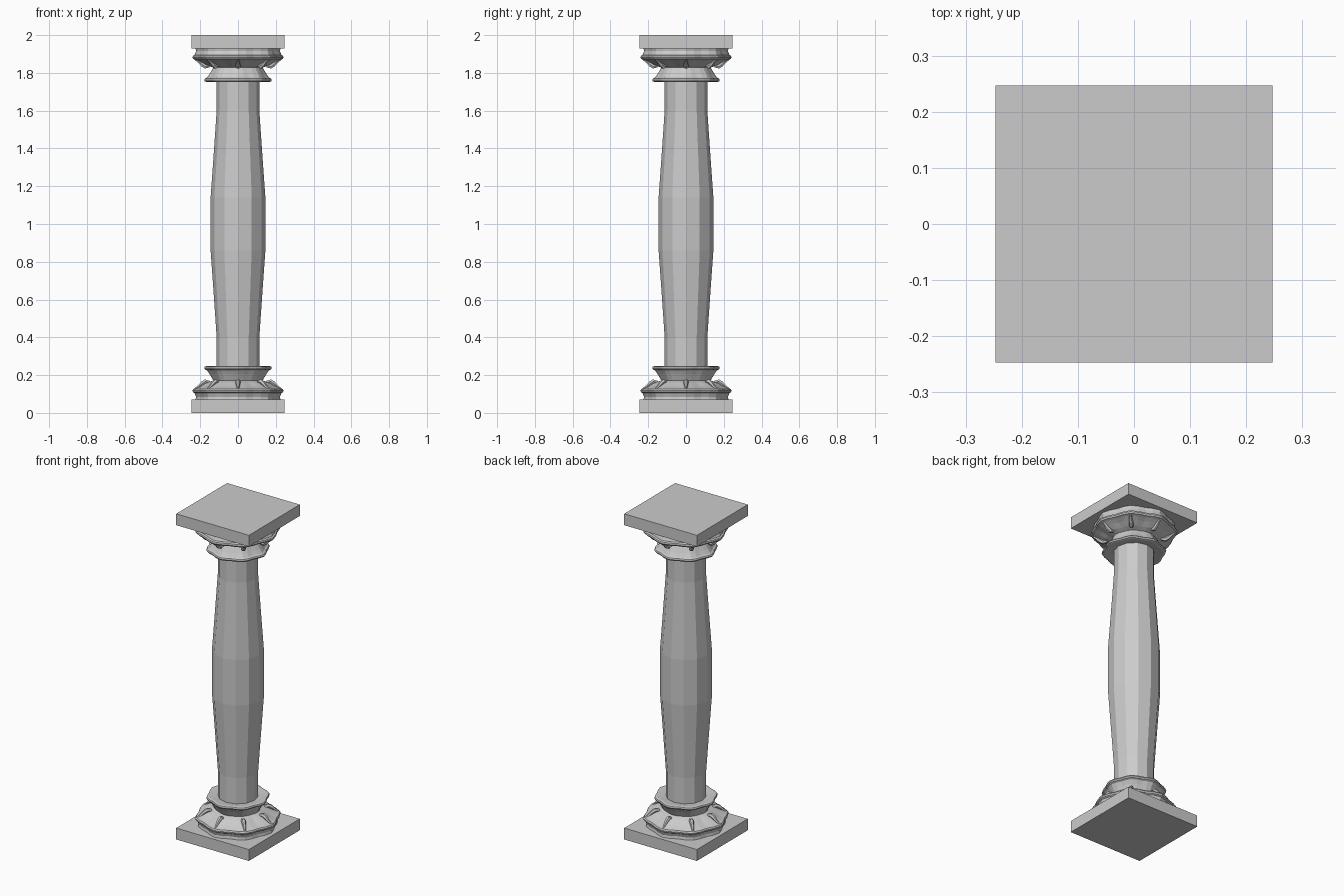
import bpy, bmesh, math
from mathutils import Vector

if "Cube" in bpy.data.objects:
    bpy.data.objects.remove(bpy.data.objects["Cube"])

LOBES = 8


def finish(name, bm, top=False):
    """Make an object; top=True reflects it about mid height."""
    if top:
        for v in bm.verts:
            v.co.z = 2.0 - v.co.z
    bmesh.ops.recalc_face_normals(bm, faces=bm.faces)
    me = bpy.data.meshes.new(name)
    bm.to_mesh(me)
    bm.free()
    ob = bpy.data.objects.new(name, me)
    bpy.context.collection.objects.link(ob)
    return ob


def bridge(bm, rings):
    for a, b in zip(rings, rings[1:]):
        n = len(a)
        for i in range(n):
            j = (i + 1) % n
            bm.faces.new((a[i], a[j], b[j], b[i]))
    bm.faces.new(rings[0])
    bm.faces.new(rings[-1])


def lathe(bm, profile, sides):
    """Profile rows are radius, height, scallop depth."""
    rings = []
    for r, z, depth in profile:
        ring = []
        for i in range(sides):
            a = 2 * math.pi * i / sides
            rr = r * (1 - depth * math.sin(a * LOBES / 2) ** 2)
            ring.append(bm.verts.new((rr * math.cos(a), rr * math.sin(a), z)))
        rings.append(ring)
    bridge(bm, rings)


def rib(bm, angle):
    """Curled tapering tongue on a scallop point: radius, height, thickness."""
    path = [(.228, .125, .006), (.205, .142, .009), (.188, .157, .012),
            (.172, .166, .013), (.157, .163, .011), (.147, .150, .006)]
    out = Vector((math.cos(angle), math.sin(angle), 0))
    side = Vector((-out.y, out.x, 0))
    rings = []
    for k, (r, z, t) in enumerate(path):
        p, q = path[max(k - 1, 0)], path[min(k + 1, len(path) - 1)]
        tan = (out * (q[0] - p[0]) + Vector((0, 0, q[1] - p[1]))).normalized()
        nor = side.cross(tan)
        c = out * r + Vector((0, 0, z))
        rings.append([bm.verts.new(c + t * (side * math.cos(a) + nor * math.sin(a)))
                      for a in (2 * math.pi * i / 6 for i in range(6))])
    bridge(bm, rings)


# Scalloped moulding: lower ring with lip, sloping petals
LOWER = [(.225, .068, .07), (.222, .085, .07), (.230, .105, .07),
         (.239, .110, .07), (.241, .119, .07), (.236, .127, .07),
         (.222, .131, .07), (.200, .142, .10), (.165, .160, .10),
         (.128, .172, .04)]
# Flared collar around the shaft end
COLLAR = [(.122, .160, .02), (.132, .175, .04), (.150, .205, .06),
          (.164, .225, .07), (.175, .230, .07), (.179, .237, .07),
          (.176, .245, .07), (.165, .248, .07), (.112, .242, .0)]

for label, top in (("base", False), ("capital", True)):
    # Square slab
    bm = bmesh.new()
    bmesh.ops.create_cube(bm, size=1)
    for v in bm.verts:
        v.co = (v.co.x * .494, v.co.y * .494, (v.co.z + .5) * .07)
    finish(label + "_slab", bm, top)

    # Mouldings
    for part, profile in (("moulding", LOWER), ("collar", COLLAR)):
        bm = bmesh.new()
        lathe(bm, profile, LOBES * 4)
        finish(label + "_" + part, bm, top)

    # Curled ribs
    bm = bmesh.new()
    for i in range(LOBES):
        rib(bm, 2 * math.pi * i / LOBES)
    finish(label + "_ribs", bm, top)

# Twelve-sided swelling shaft
bm = bmesh.new()
half = [(.113, .17), (.113, .40), (.128, .62), (.145, .86)]
lathe(bm, [(r, z, 0) for r, z in half] +
      [(r, 2 - z, 0) for r, z in reversed(half)], 12)
finish("shaft", bm)
